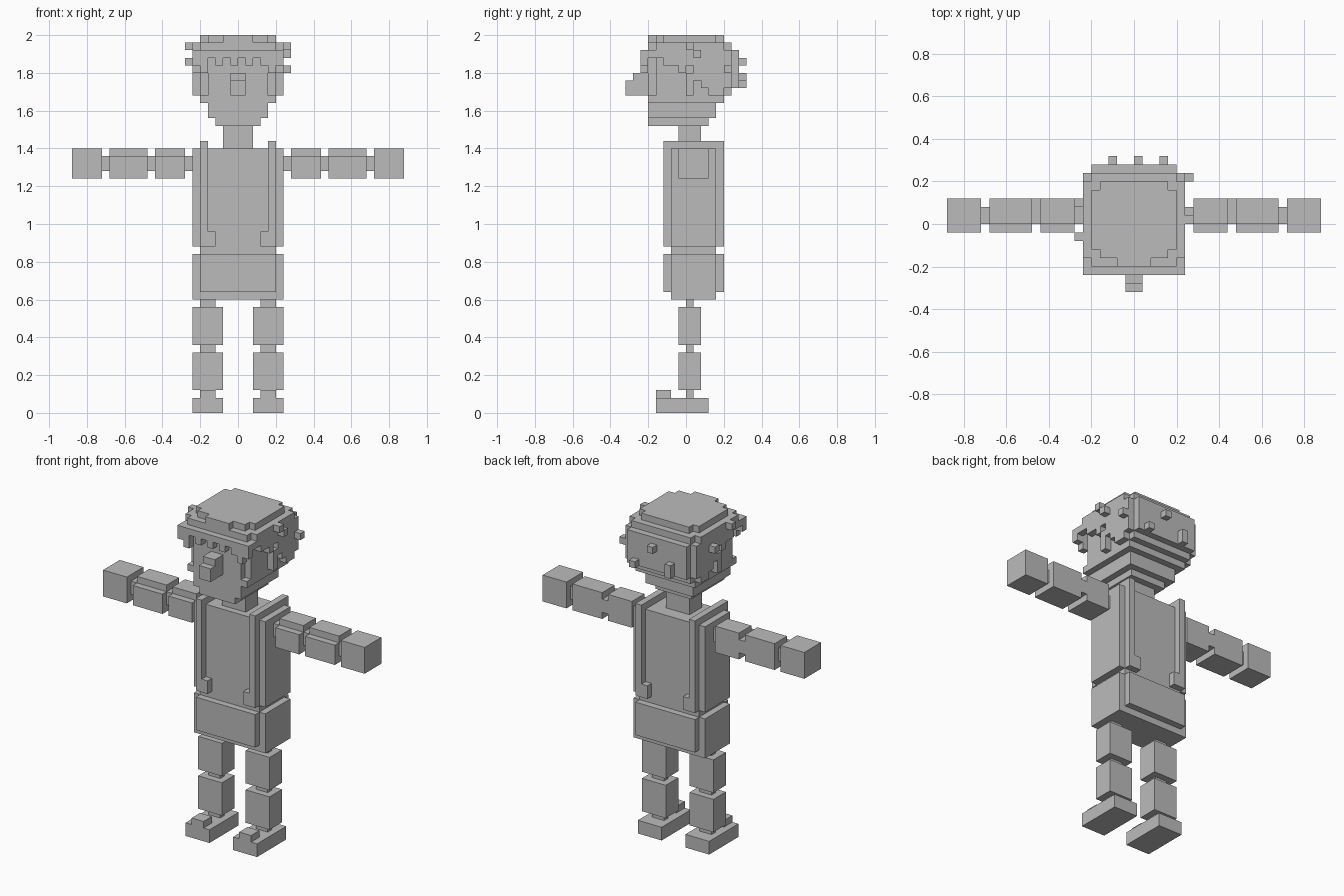
import bpy, bmesh
from mathutils import Vector

if "Cube" in bpy.data.objects:
    bpy.data.objects.remove(bpy.data.objects["Cube"])

U = 0.04  # size of one block

grey = bpy.data.materials.new("plain_grey")
grey.diffuse_color = (0.5, 0.5, 0.5, 1)
grey.use_nodes = True
grey.node_tree.nodes["Principled BSDF"].inputs["Base Color"].default_value = grey.diffuse_color


def blocks(name, boxes, mirror=False):
    """One object from boxes (x0, x1, y0, y1, z0, z1) in block units."""
    bm = bmesh.new()
    for x0, x1, y0, y1, z0, z1 in boxes:
        spans = [(x0, x1), (-x1, -x0)] if mirror else [(x0, x1)]
        for a, b in spans:
            size = Vector((b - a, y1 - y0, z1 - z0)) * U
            mid = Vector((a + b, y0 + y1, z0 + z1)) * U / 2
            cube = bmesh.ops.create_cube(bm, size=1)["verts"]
            for v in cube:
                v.co = Vector(p * s for p, s in zip(v.co, size)) + mid
    mesh = bpy.data.meshes.new(name)
    bm.to_mesh(mesh)
    bm.free()
    mesh.materials.append(grey)
    obj = bpy.data.objects.new(name, mesh)
    bpy.context.collection.objects.link(obj)


# Legs and feet
blocks("feet", [(2, 6, -4, 3, 0, 2), (3, 5, -4, -2, 2, 3)], True)
blocks("leg_joints", [(3, 5, 0, 1, z, z + 1) for z in (2, 8, 14)], True)
blocks("shins", [(2, 6, -1, 2, 3, 8)], True)
blocks("thighs", [(2, 6, -1, 2, 9, 14)], True)

# Hips with front and back plates
blocks("hips", [(-6, 6, -2, 4, 15, 21), (-5, 5, -3, -2, 16, 21), (-5, 5, 4, 5, 16, 21)])
blocks("waist", [(-5, 5, -2, 4, 21, 22)])

# Torso and open vest
blocks("torso", [(-4, 4, -2, 4, 22, 35)])
blocks("vest", [(4, 5, -3, 5, 22, 36), (5, 6, -2, 4, 22, 35),
                (3, 4, -3, -2, 22, 24), (3, 4, 4, 5, 22, 24)], True)

# Arms
blocks("arm_joints", [(6, 7, 0, 2, 32, 34), (11, 12, 0, 3, 32, 34),
                      (17, 18, 0, 2, 32, 34)], True)
for part, a, b in (("upper_arms", 7, 11), ("forearms", 12, 17)):
    blocks(part, [(a, b, -1, 0, 31, 34), (a, b, 0, 3, 31, 35)], True)
blocks("hands", [(18, 22, -1, 3, 31, 35)], True)

# Neck, stepped jaw and face
blocks("neck", [(-2, 2, -1, 2, 35, 38)])
blocks("jaw", [(-3, 3, -5, 3, 38, 39), (-4, 4, -5, 4, 39, 41), (-5, 5, -5, 5, 41, 42)])
blocks("face", [(-5, 5, -4, 6, 42, 48), (-4, 4, -5, -4, 42, 48)])
blocks("nose", [(-1, 1, -8, -5, 42, 44), (-1, 1, -7, -5, 44, 45)])
blocks("ears", [(5, 6, 0, 1, 42, 45), (5, 6, 1, 2, 44, 46)], True)

# Hair: crown, sides and back
blocks("hair_crown", [(-5, 5, -3, 4, 49, 50), (-4, 4, -4, 5, 49, 50), (-2, 2, -5, 5, 49, 50),
                      (-6, 6, -4, 5, 48, 49), (-5, 5, -5, 6, 48, 49)])
blocks("hair_sides", [(5, 6, -5, 6, 47, 48), (5, 6, -3, 6, 46, 47), (5, 6, -1, 0, 45, 46),
                      (5, 6, 2, 6, 43, 46), (5, 6, 3, 5, 42, 43)], True)
blocks("hair_back", [(-5, 5, 6, 7, 43, 48)])

# Ragged fringe with alternating lengths
fringe = [(-6, 6, -6, -5, 47, 48)]
fringe += [(x, x + 1, -6, -5, 46, 47) for x in (-6, -5, -3, -1, 1, 3, 4, 5)]
fringe += [(x, x + 1, -6, -5, 45, 46) for x in (-5, 4)]
blocks("hair_fringe", fringe)

# Loose tufts
blocks("hair_tufts", [(-7, -6, -2, -1, 48, 49), (-7, -6, 2, 3, 46, 47), (6, 7, 0, 1, 48, 49),
                      (6, 7, 1, 2, 47, 48), (6, 7, 5, 6, 45, 46), (-3, -2, 7, 8, 43, 45),
                      (0, 1, 7, 8, 46, 47), (3, 4, 7, 8, 43, 44)])
